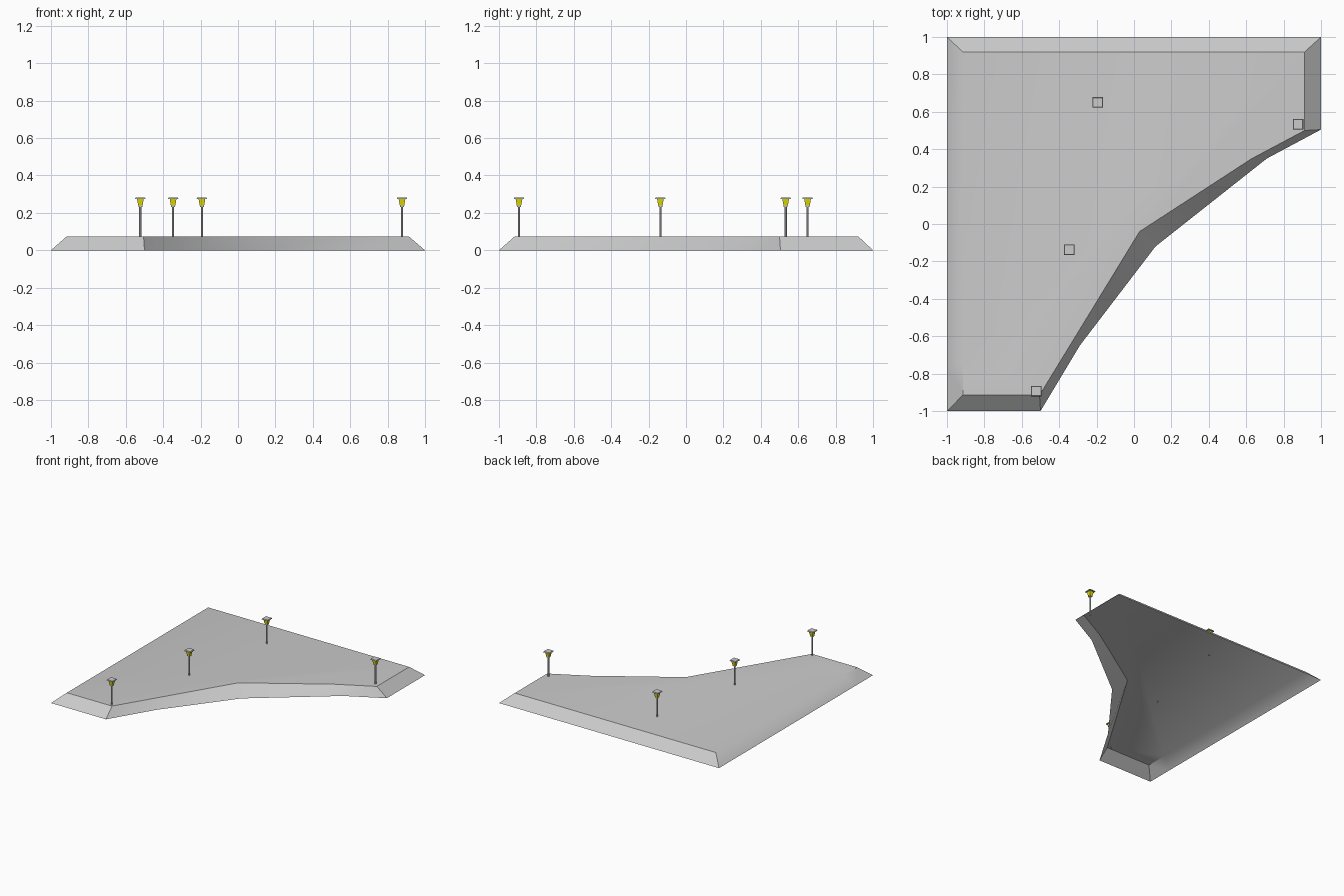
import bpy, bmesh, math
from mathutils import Matrix

if "Cube" in bpy.data.objects:
    bpy.data.objects.remove(bpy.data.objects["Cube"])

TOP = 0.075

# Sloped platform shell, open underneath: (base x, base y, top x, top y)
rim = [(-1, 1, -.915, .92), (-1, -.77, -.915, -.74), (-1, -1, -.915, -.915),
       (-.5, -1, -.505, -.915), (-.29, -.65, -.343, -.65), (.115, -.12, .03, -.04),
       (.71, .35, .63, .35), (1, .505, .912, .5), (1, 1, .912, .92)]
bm = bmesh.new()
base = [bm.verts.new((a, b, 0)) for a, b, c, d in rim]
top = [bm.verts.new((c, d, TOP)) for a, b, c, d in rim]
bm.faces.new(top)
n = len(rim)
for i in range(n):
    j = (i + 1) % n
    bm.faces.new((base[i], base[j], top[j], top[i]))
bm.normal_update()
for f in bm.faces:
    f.smooth = True
for e in bm.edges:
    if len(e.link_faces) == 2 and e.calc_face_angle() > math.radians(35):
        e.smooth = False
# The left rim blends softly into the deck
bm.edges.get((top[0], top[1])).smooth = True
me = bpy.data.meshes.new("platform")
bm.to_mesh(me)
bm.free()
bpy.context.collection.objects.link(bpy.data.objects.new("platform", me))

yellow = bpy.data.materials.new("lamp_yellow")
yellow.diffuse_color = (0.8, 0.75, 0.0, 1)
yellow.use_nodes = True
yellow.node_tree.nodes["Principled BSDF"].inputs["Base Color"].default_value = yellow.diffuse_color


def prism(name, x, y, z0, z1, r0, r1, sides, mat=None):
    """Straight or tapered prism with its sides facing the axes."""
    bm = bmesh.new()
    bmesh.ops.create_cone(bm, cap_ends=True, segments=sides, radius1=r0, radius2=r1,
                          depth=z1 - z0)
    bmesh.ops.rotate(bm, verts=bm.verts, matrix=Matrix.Rotation(math.pi / sides, 3, 'Z'))
    xs = [v.co.x for v in bm.verts]
    if sides == 4 and max(xs) > 0.9 * max(r0, r1):
        bmesh.ops.rotate(bm, verts=bm.verts, matrix=Matrix.Rotation(math.pi / 4, 3, 'Z'))
    me = bpy.data.meshes.new(name)
    bm.to_mesh(me)
    bm.free()
    if mat:
        me.materials.append(mat)
    ob = bpy.data.objects.new(name, me)
    ob.location = (x, y, (z0 + z1) / 2)
    bpy.context.collection.objects.link(ob)


# Lamp posts: pole, collar, yellow lantern and square cap
R = math.sqrt(2)
for x, y in [(-.193, .65), (.877, .533), (-.347, -.137), (-.522, -.893)]:
    prism("lamp_pole", x, y, TOP - .006, .237, .0065, .0065, 8)
    prism("lamp_collar", x, y, .232, .24, .011 * R, .011 * R, 4)
    prism("lamp_lantern", x, y, .24, .275, .012 * R, .018 * R, 4, yellow)
    prism("lamp_cap", x, y, .275, .283, .028 * R, .025 * R, 4)
